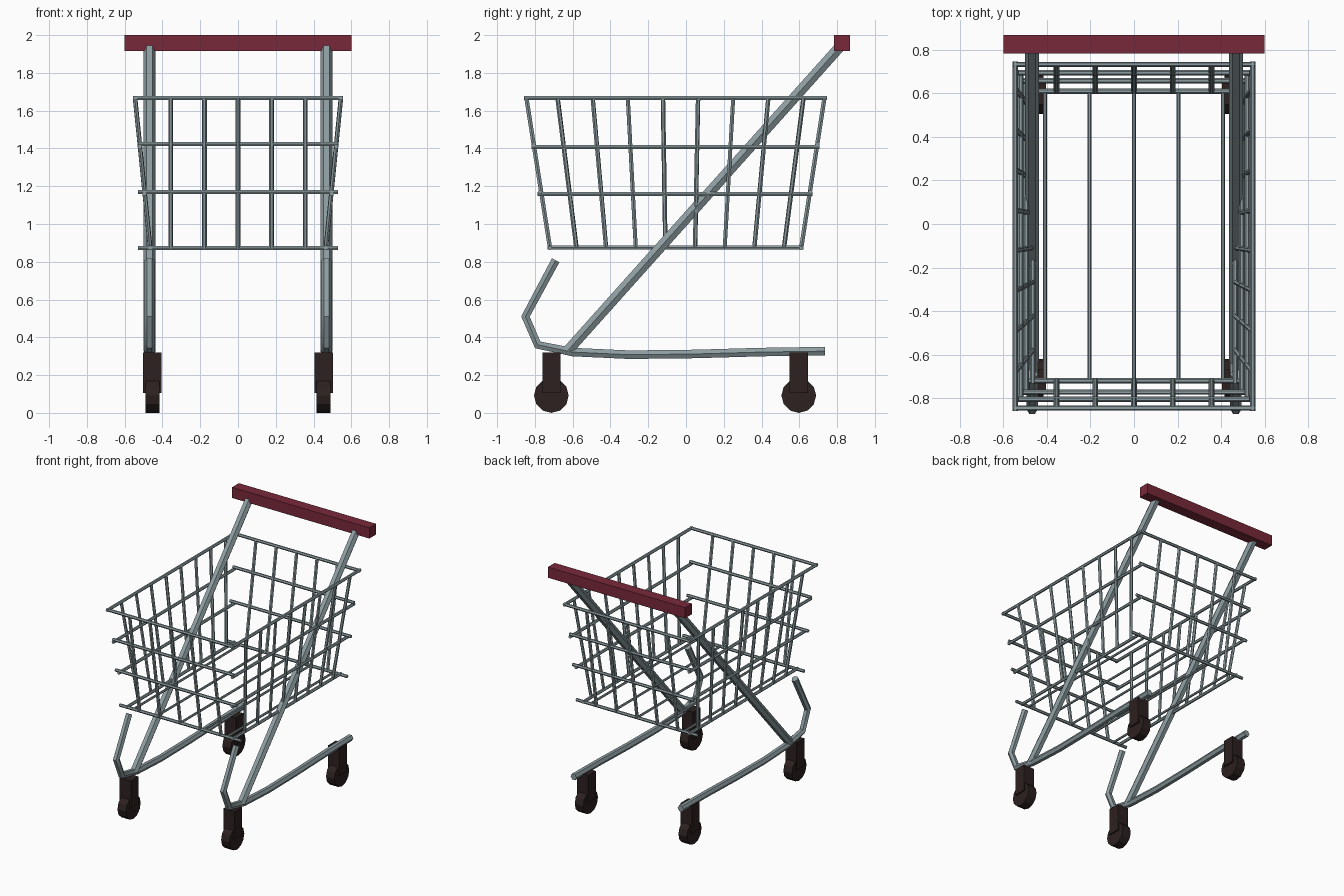
import bpy
import math

if "Cube" in bpy.data.objects:
    bpy.data.objects.remove(bpy.data.objects["Cube"])


def material(name, rgb):
    m = bpy.data.materials.new(name)
    m.use_nodes = True
    m.diffuse_color = (*rgb, 1)
    m.node_tree.nodes["Principled BSDF"].inputs["Base Color"].default_value = (*rgb, 1)
    return m


STEEL = material("steel grey", (0.27, 0.34, 0.36))
RED = material("handle red", (0.19, 0.022, 0.042))
DARK = material("dark caster", (0.026, 0.015, 0.015))


def finish(obj, name, mat):
    obj.name = name
    obj.data.materials.clear()
    obj.data.materials.append(mat)
    return obj


def tubes(name, paths, radius):
    """Round bars along each path, joined into one capped mesh."""
    curve = bpy.data.curves.new(name, "CURVE")
    curve.dimensions = "3D"
    curve.bevel_depth = radius
    curve.bevel_resolution = 1
    curve.use_fill_caps = True
    for path in paths:
        s = curve.splines.new("POLY")
        s.points.add(len(path) - 1)
        for p, co in zip(s.points, path):
            p.co = (*co, 1)
    obj = bpy.data.objects.new(name, curve)
    bpy.context.collection.objects.link(obj)
    bpy.ops.object.select_all(action="DESELECT")
    obj.select_set(True)
    bpy.context.view_layer.objects.active = obj
    bpy.ops.object.convert(target="MESH")
    obj = finish(bpy.context.object, name, STEEL)
    bpy.ops.object.shade_smooth_by_angle(angle=math.radians(50))
    return obj


def box(name, center, size, mat):
    bpy.ops.mesh.primitive_cube_add(size=1, location=center)
    obj = finish(bpy.context.object, name, mat)
    obj.scale = size
    return obj


# Handle bar
box("handle", (0, 0.825, 1.958), (1.2, 0.085, 0.084), RED)

# Frame tubes and casters, one set per side
base_path = [(0.735, 0.327), (0.4, 0.322), (0.05, 0.312), (-0.3, 0.308),
             (-0.6, 0.322), (-0.785, 0.36), (-0.85, 0.51), (-0.69, 0.808)]
for side, sx in (("left", 1), ("right", -1)):
    x = 0.468 * sx
    tubes(side + "_push_tube", [[(x, -0.63, 0.325), (x, 0.825, 1.95)]], 0.032)
    tubes(side + "_base_tube", [[(x, y, z) for y, z in base_path]], 0.026)
    for end, y in (("front", -0.713), ("rear", 0.597)):
        cx = 0.453 * sx
        box(f"{side}_{end}_fork", (cx, y, 0.212), (0.098, 0.096, 0.216), DARK)
        bpy.ops.mesh.primitive_cylinder_add(
            vertices=12, radius=0.092, depth=0.074,
            location=(cx, y, 0.092), rotation=(0, math.pi / 2, 0))
        finish(bpy.context.object, f"{side}_{end}_wheel", DARK)

# Basket rails: side x, front y, rear y, side z, end z, end half width
levels = [(0.465, -0.72, 0.61, 0.875, 0.873, 0.53),
          (0.495, -0.772, 0.658, 1.158, 1.17, 0.53),
          (0.52, -0.805, 0.695, 1.408, 1.424, 0.53),
          (0.545, -0.845, 0.733, 1.668, 1.668, 0.555)]
rails = []
for x, yf, yr, zs, ze, w in levels:
    rails += [[(s * x, yf - 0.013, zs), (s * x, yr + 0.013, zs)] for s in (-1, 1)]
    rails += [[(-w, y, ze), (w, y, ze)] for y in (yf, yr)]
tubes("basket_rails", rails, 0.012)

# Basket uprights: fanned along the sides, parallel on the ends
low, high = levels[0], levels[-1]
side_bars = [[(s * low[0], -0.58 + 0.157 * i, low[3]),
              (s * high[0], -0.68 + 0.186 * i, high[3])]
             for s in (-1, 1) for i in range(8)]
tubes("basket_side_uprights", side_bars, 0.012)
end_bars = [[(0.178 * i, low[k], low[4]), (0.178 * i, high[k], high[4])]
            for k in (1, 2) for i in range(-2, 3)]
tubes("basket_end_uprights", end_bars, 0.013)

# Basket floor wires
floor = [[(0.204 * i, low[1], 0.873), (0.204 * i, low[2], 0.873)] for i in range(-2, 3)]
tubes("basket_floor_wires", floor, 0.009)
